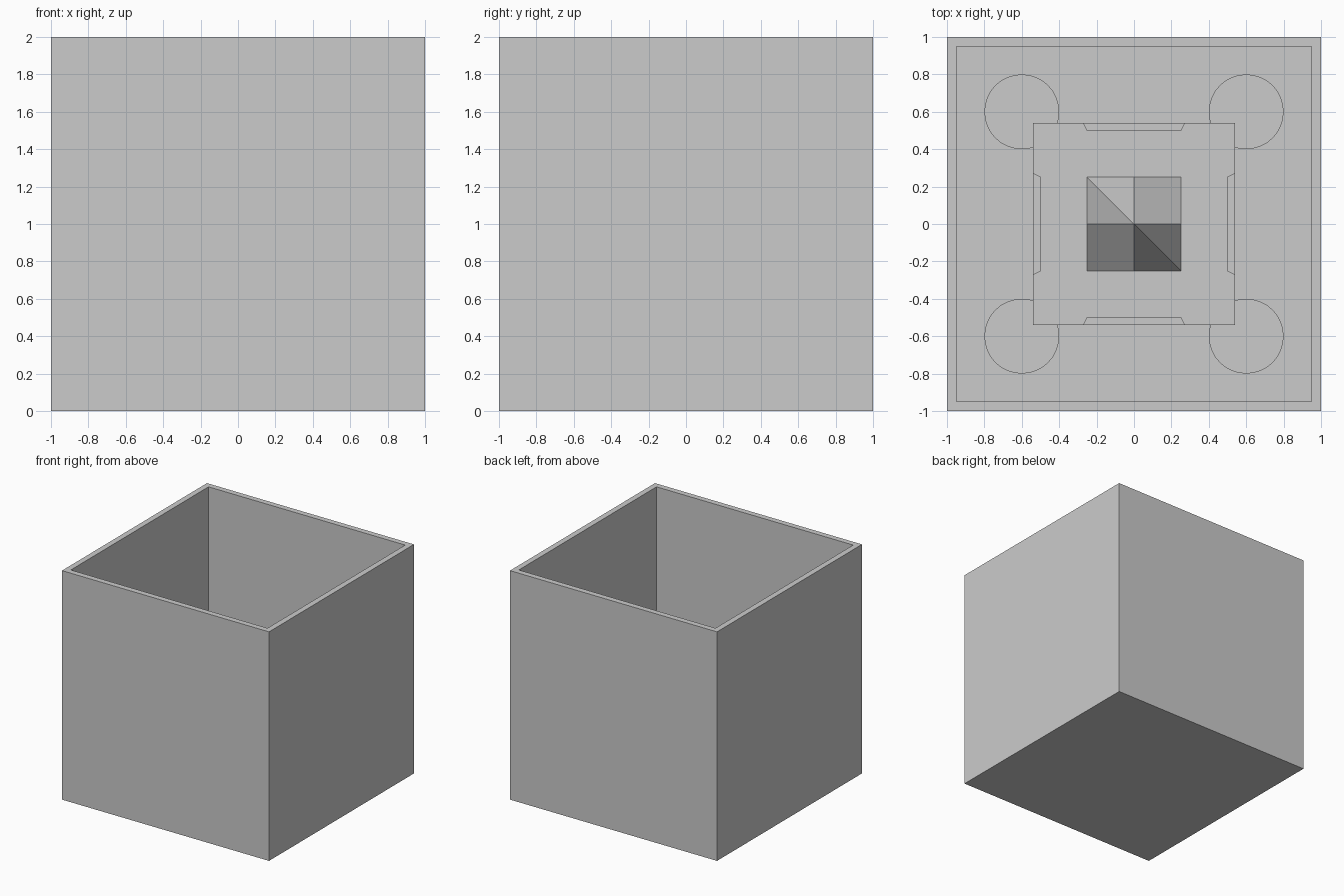
import bpy, bmesh, math

if "Cube" in bpy.data.objects:
    bpy.data.objects.remove(bpy.data.objects["Cube"])

def make(name, bm):
    bmesh.ops.recalc_face_normals(bm, faces=bm.faces)
    me = bpy.data.meshes.new(name)
    bm.to_mesh(me)
    bm.free()
    ob = bpy.data.objects.new(name, me)
    bpy.context.collection.objects.link(ob)
    return ob

def loft(bm, rings):
    """Closed solid through a list of equal-length vertex rings."""
    vs = [[bm.verts.new(p) for p in r] for r in rings]
    for a, b in zip(vs, vs[1:]):
        n = len(a)
        for i in range(n):
            bm.faces.new((a[i], a[(i + 1) % n], b[(i + 1) % n], b[i]))
    bm.faces.new(vs[0][::-1])
    bm.faces.new(vs[-1])

def square(h, z):
    return [(-h, -h, z), (h, -h, z), (h, h, z), (-h, h, z)]

WALL, FLOOR, TOP = 0.95, 0.05, 1.0

# open outer box: outside up, over the rim, down to the inner floor
bm = bmesh.new()
loft(bm, [square(1, 0), square(1, 2), square(WALL, 2), square(WALL, FLOOR)])
make("outer_walls", bm)

# four round corner towers
for i, (sx, sy) in enumerate([(-1, -1), (1, -1), (1, 1), (-1, 1)]):
    bm = bmesh.new()
    ring = [(0.6 * sx + 0.2 * math.cos(math.tau * k / 32),
             0.6 * sy + 0.2 * math.sin(math.tau * k / 32)) for k in range(32)]
    loft(bm, [[(x, y, z) for x, y in ring] for z in (FLOOR, 0.8)])
    tower = make(f"round_tower_{i + 1}", bm)
    bpy.context.view_layer.objects.active = tower
    tower.select_set(True)
    bpy.ops.object.shade_smooth_by_angle()
    tower.select_set(False)

# central keep with a slightly wider upper band
bm = bmesh.new()
loft(bm, [square(0.5, FLOOR), square(0.5, 0.75), square(0.54, 0.75), square(0.54, 0.88)])
make("keep_body", bm)

# keep top with a shallow flared notch in the middle of each side
side = [(-0.54, -0.54), (-0.27, -0.54), (-0.25, -0.5), (0.25, -0.5), (0.27, -0.54)]
outline = []
for q in range(4):
    c, s = [(1, 0), (0, 1), (-1, 0), (0, -1)][q]
    outline += [(x * c - y * s, x * s + y * c) for x, y in side]
bm = bmesh.new()
loft(bm, [[(x, y, z) for x, y in outline] for z in (0.88, TOP)])
make("keep_top", bm)

# faceted spire: a raised centre point over a 2 x 2 grid of faces
bm = bmesh.new()
apex = bm.verts.new((0, 0, TOP + 0.43))
rim = [bm.verts.new((0.25 * x, 0.25 * y, TOP)) for x, y in
       [(1, 0), (1, 1), (0, 1), (-1, 1), (-1, 0), (-1, -1), (0, -1), (1, -1)]]
for i in (0, 4):
    bm.faces.new((apex, rim[i], rim[i + 1], rim[i + 2]))
    bm.faces.new((apex, rim[i + 2], rim[i + 3]))
    bm.faces.new((apex, rim[i + 3], rim[(i + 4) % 8]))
make("spire", bm)
